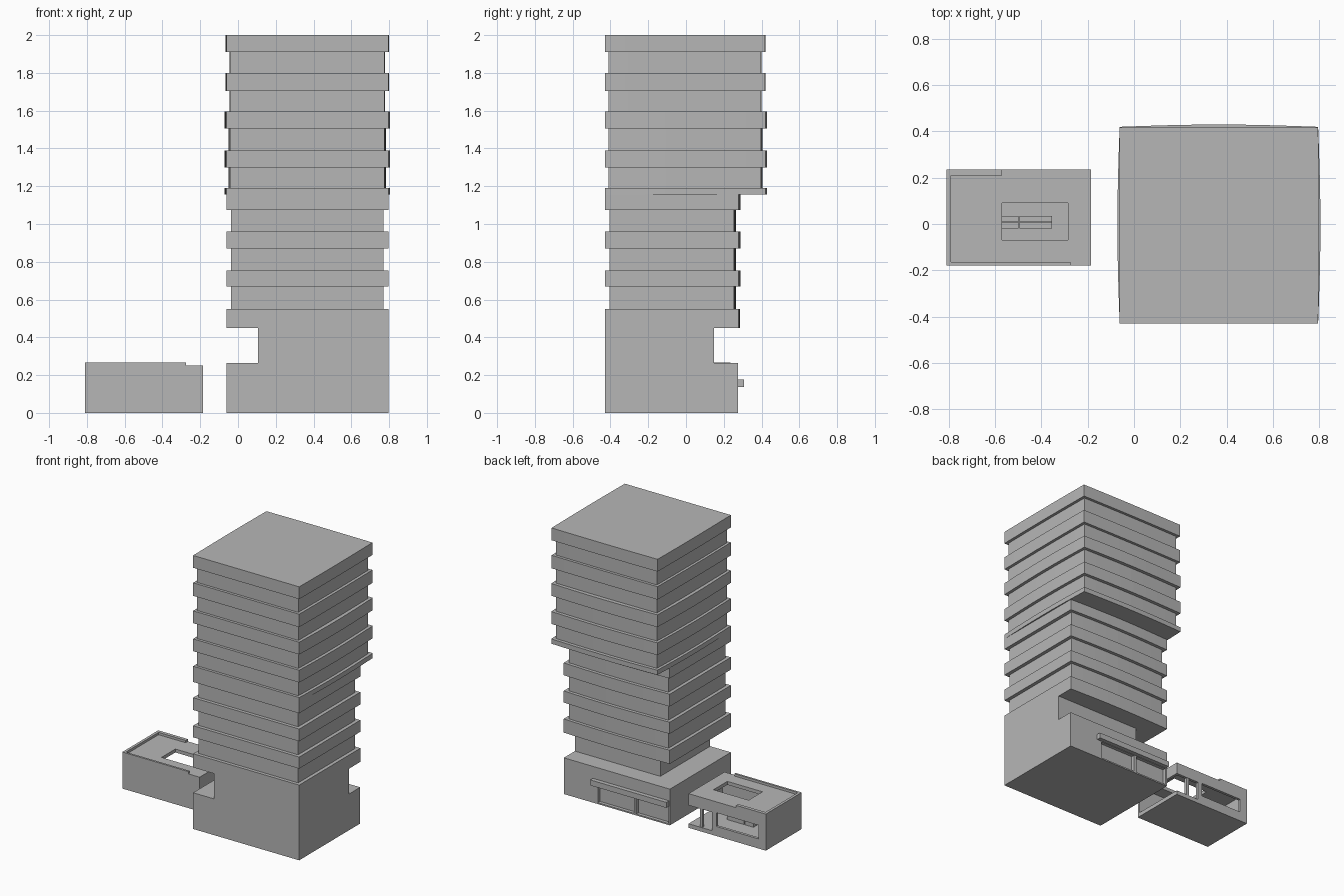
import bpy, bmesh, math

cube = bpy.data.objects.get("Cube")
if cube:
    bpy.data.objects.remove(cube, do_unlink=True)

grey = bpy.data.materials.new("concrete grey")
grey.use_nodes = True
colour = (0.47, 0.47, 0.47, 1)
grey.diffuse_color = colour
grey.node_tree.nodes["Principled BSDF"].inputs["Base Color"].default_value = colour


def prism(name, outline, z0, z1):
    """Extrude a floor outline between two heights."""
    bm = bmesh.new()
    face = bm.faces.new([bm.verts.new((x, y, z0)) for x, y in outline])
    top = bmesh.ops.extrude_face_region(bm, geom=[face])["geom"]
    verts = [v for v in top if isinstance(v, bmesh.types.BMVert)]
    bmesh.ops.translate(bm, verts=verts, vec=(0, 0, z1 - z0))
    bmesh.ops.recalc_face_normals(bm, faces=bm.faces)
    mesh = bpy.data.meshes.new(name)
    bm.to_mesh(mesh)
    bm.free()
    mesh.materials.append(grey)
    obj = bpy.data.objects.new(name, mesh)
    bpy.context.scene.collection.objects.link(obj)
    return obj


def box(name, x, y, z):
    return prism(name, [(x[0], y[0]), (x[1], y[0]), (x[1], y[1]), (x[0], y[1])], *z)


def bulged(name, x, y, z, sides=0.0, back=0.0, steps=8):
    """Floor plate with a straight front and gently bowed sides and back."""
    corners = [(x[0], y[0]), (x[1], y[0]), (x[1], y[1]), (x[0], y[1])]
    bows = [(0, 0), (sides, 0), (0, back), (-sides, 0)]
    outline = []
    for i, (bx, by) in enumerate(bows):
        (ax, ay), (ex, ey) = corners[i], corners[(i + 1) % 4]
        count = steps if bx or by else 1
        for k in range(count):
            t = k / count
            b = math.sin(math.pi * t)
            outline.append((ax + (ex - ax) * t + bx * b, ay + (ey - ay) * t + by * b))
    return prism(name, outline, *z)


def cut(target, *ranges):
    """Carve boxes out of a part and remove the cutters."""
    for x, y, z in ranges:
        cutter = box("cutter", x, y, z)
        cutter.hide_render = True
        mod = target.modifiers.new("cut", "BOOLEAN")
        mod.operation = "DIFFERENCE"
        mod.solver = "EXACT"
        mod.object = cutter
        bpy.context.view_layer.objects.active = target
        bpy.ops.object.modifier_apply(modifier=mod.name)
        bpy.data.objects.remove(cutter, do_unlink=True)


# Tower podium with shallow entrance bays at the back
TX = (-0.062, 0.796)
podium = box("podium", TX, (-0.43, 0.275), (0, 0.265))
cut(podium, ((0.23, 0.52), (0.25, 0.4), (0.01, 0.135)),
    ((-0.05, 0.21), (0.25, 0.4), (0.01, 0.135)))
box("entrance_canopy", (-0.055, 0.56), (0.27, 0.306), (0.138, 0.178))

# Recessed storey and the plate above it
box("recessed_storey", (0.105, TX[1]), (-0.43, 0.147), (0.265, 0.45))
bulged("podium_roof_band", TX, (-0.43, 0.277), (0.45, 0.55), 0, 0.01)

# Lower tower: set-back wall and projecting bands
bulged("lower_walls", (-0.037, 0.77), (-0.405, 0.255), (0.55, 1.08), 0, 0.01)
for i, z in enumerate([(0.67, 0.755), (0.87, 0.96), (1.075, 1.155)]):
    bulged(f"lower_band_{i + 1}", TX, (-0.43, 0.277), z, 0, 0.012)

# Upper tower overhangs at the back
bulged("upper_walls", (-0.043, 0.775), (-0.41, 0.397), (1.19, 1.55), 0.008, 0.008)
bulged("top_walls", (-0.043, 0.775), (-0.41, 0.397), (1.55, 1.92), 0.003, 0.003)
for i, z in enumerate([(1.155, 1.19), (1.30, 1.39), (1.505, 1.595)]):
    bulged(f"upper_band_{i + 1}", TX, (-0.43, 0.42), z, 0.01, 0.01)
for i, z in enumerate([(1.705, 1.80), (1.91, 2.0)]):
    bulged(f"top_band_{i + 1}", TX, (-0.43, 0.417), z, 0.003, 0.003)

# Pavilion: hollow shell, partial parapet, roof light, open corner, back window
pavilion = box("pavilion", (-0.81, -0.185), (-0.18, 0.235), (0, 0.267))
cut(pavilion,
    ((-0.79, -0.205), (-0.16, 0.215), (0.03, 0.225)),
    ((-0.79, -0.27), (-0.165, 0.21), (0.25, 0.3)),
    ((-0.275, -0.1), (-0.3, 0.3), (0.25, 0.3)),
    ((-0.57, -0.1), (0.1, 0.3), (0.25, 0.3)),
    ((-0.57, -0.285), (-0.07, 0.09), (0.15, 0.3)),
    ((-0.25, -0.1), (-0.16, 0.215), (0.03, 0.165)),
    ((-0.375, -0.1), (0.15, 0.3), (0.03, 0.165)),
    ((-0.75, -0.41), (0.15, 0.3), (0.07, 0.17)))
box("pavilion_post", (-0.295, -0.275), (0.212, 0.232), (0.03, 0.165))

# Low benches below the roof light
for i, x in enumerate([(-0.57, -0.5), (-0.495, -0.355)]):
    box(f"bench_seat_{i + 1}", x, (-0.02, 0.035), (0.03, 0.06))
    box(f"bench_back_{i + 1}", x, (0.004, 0.012), (0.06, 0.09))
